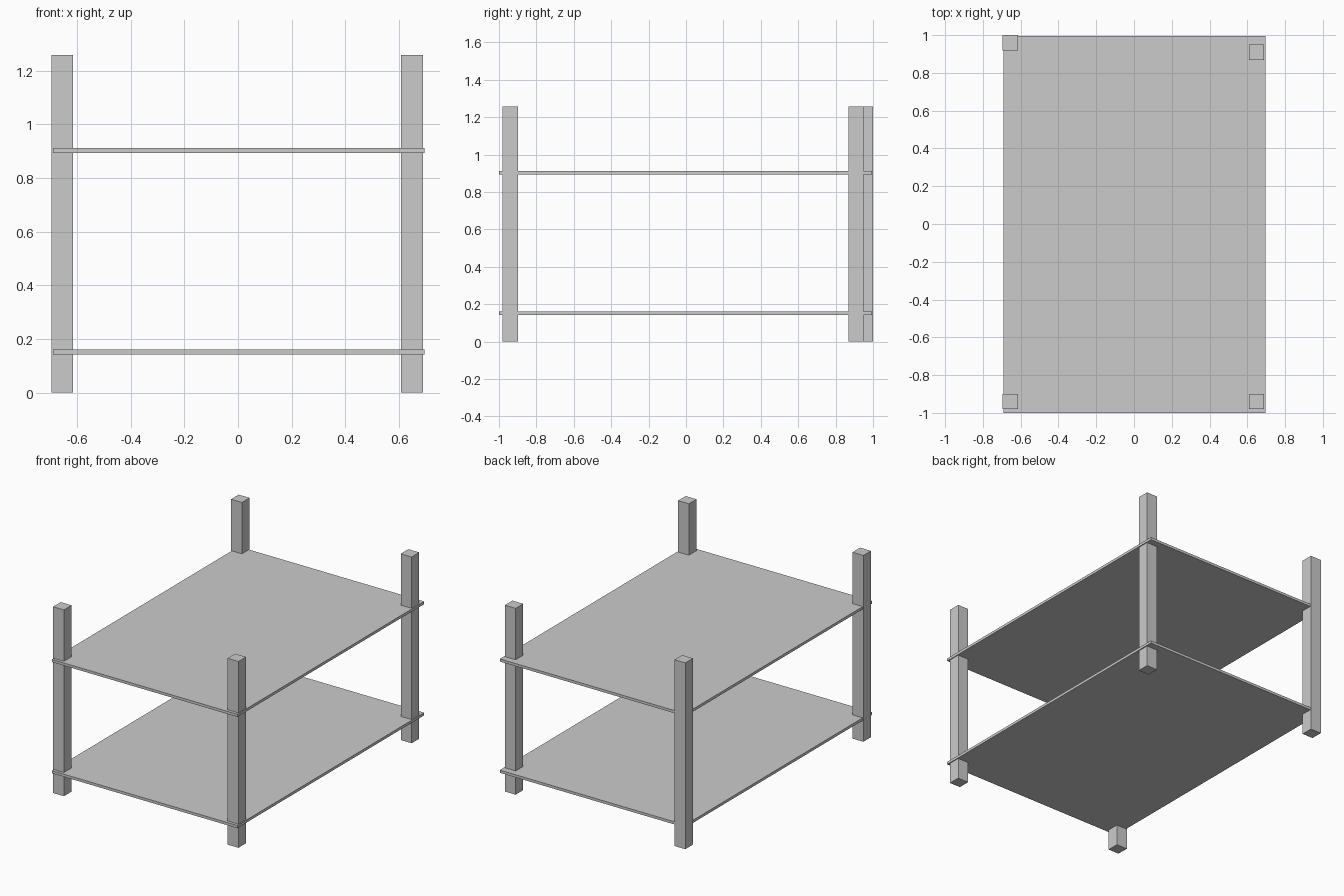
import bpy

if "Cube" in bpy.data.objects:
    bpy.data.objects.remove(bpy.data.objects["Cube"])


def box(name, x, y, z):
    """Axis-aligned box from (min, max) ranges."""
    spans = (x, y, z)
    bpy.ops.mesh.primitive_cube_add(size=1, location=[(a + b) / 2 for a, b in spans])
    ob = bpy.context.object
    ob.name = name
    ob.scale = [b - a for a, b in spans]
    bpy.ops.object.transform_apply(location=False, rotation=False, scale=True)
    return ob


POST = 0.081
HEIGHT = 1.258

# Four square posts, the back ones slightly staggered
posts = {
    "front_left_post": (-0.695, -0.98),
    "front_right_post": (0.608, -0.98),
    "back_left_post": (-0.695, 0.919),
    "back_right_post": (0.608, 0.868),
}
for name, (x, y) in posts.items():
    box(name, (x, x + POST), (y, y + POST), (0, HEIGHT))

# Two thin shelves
for name, z in (("lower_shelf", 0.151), ("upper_shelf", 0.902)):
    box(name, (-0.69, 0.695), (-1.0, 0.994), (z - 0.009, z + 0.009))
